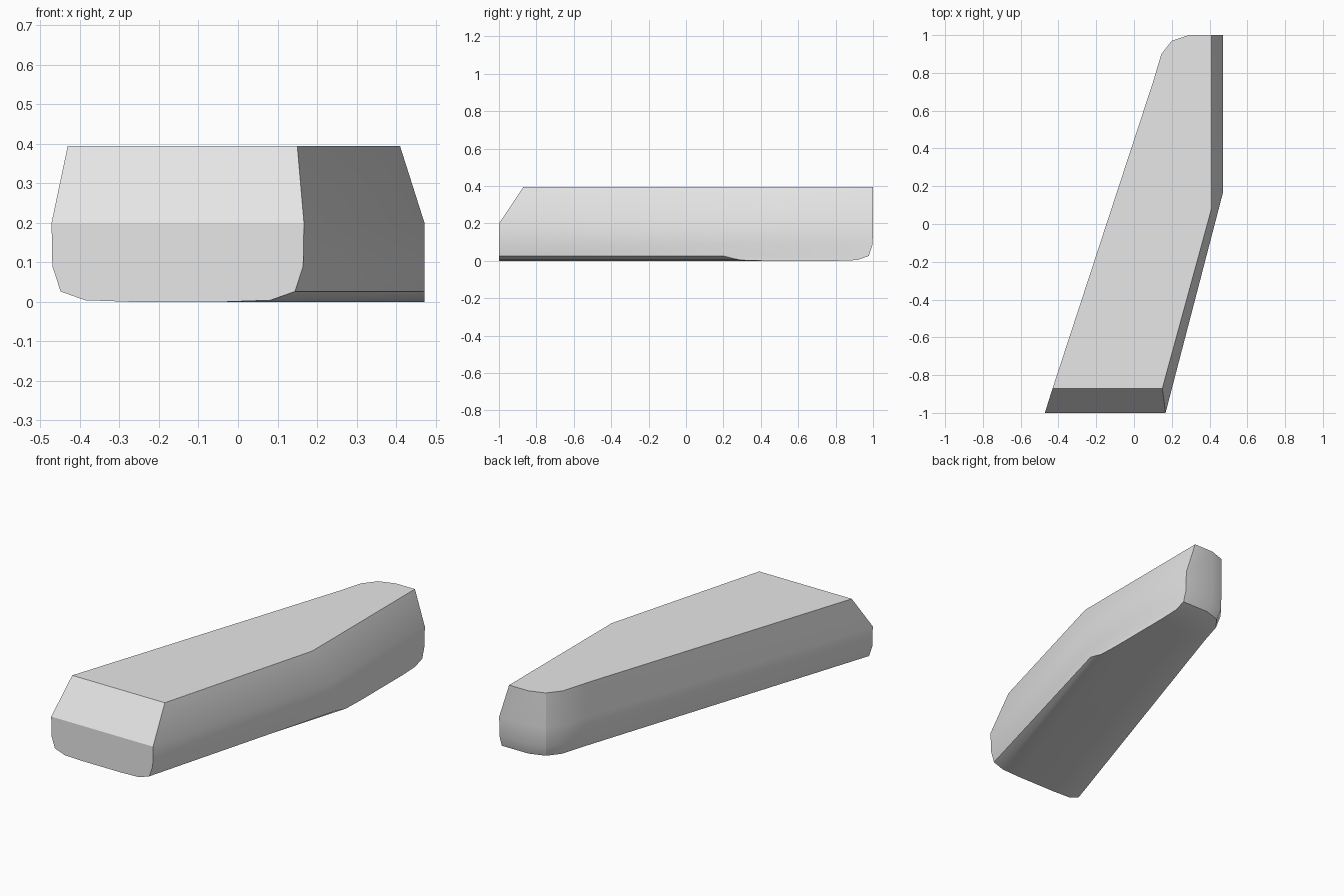
import bpy
import bmesh
import math

cube = bpy.data.objects.get("Cube")
if cube:
    bpy.data.objects.remove(cube, do_unlink=True)

grey = bpy.data.materials.new("light_grey")
grey.use_nodes = True
colour = (0.8, 0.8, 0.8, 1)
grey.diffuse_color = colour
grey.node_tree.nodes["Principled BSDF"].inputs["Base Color"].default_value = colour

# Rounded rear corner, shared by every level
CORNER = [(0.29, 1), (0.2, 0.97), (0.145, 0.9), (0.1, 0.75)]


def lower_outline(inset, elbow_y):
    """Outline of the body, pulled in from its long sides and its rear end."""
    front = [(-0.472 + inset, -1), (0.167 - inset, -1)]
    right = [(0.472, elbow_y), (0.472, 1 - inset)]
    rear = [(x + 0.68 * inset, y - inset) for x, y in CORNER]
    return front + right + rear


# Horizontal outlines from the underside to the flat top
levels = [
    (0.0, lower_outline(0.2, 0.42)),
    (0.004, lower_outline(0.085, 0.29)),
    (0.026, lower_outline(0.023, 0.2)),
    (0.09, lower_outline(0.002, 0.18)),
    (0.2, lower_outline(0, 0.17)),
    (0.395, [(-0.431, -0.87), (0.15, -0.87), (0.41, 0.08), (0.41, 1)] + CORNER),
]

# Angled body: stack the outlines and skin them
bm = bmesh.new()
rings = [[bm.verts.new((x, y, z)) for x, y in outline] for z, outline in levels]
for low, high in zip(rings, rings[1:]):
    for i in range(len(low)):
        j = (i + 1) % len(low)
        bm.faces.new((low[i], low[j], high[j], high[i]))
bm.faces.new(reversed(rings[0]))
bm.faces.new(rings[-1])
bmesh.ops.recalc_face_normals(bm, faces=bm.faces)
mesh = bpy.data.meshes.new("angled_body")
bm.to_mesh(mesh)
bm.free()
mesh.materials.append(grey)

body = bpy.data.objects.new("angled_body", mesh)
bpy.context.collection.objects.link(body)
bpy.ops.object.select_all(action="DESELECT")
bpy.context.view_layer.objects.active = body
body.select_set(True)
bpy.ops.object.shade_smooth_by_angle(angle=math.radians(30))
